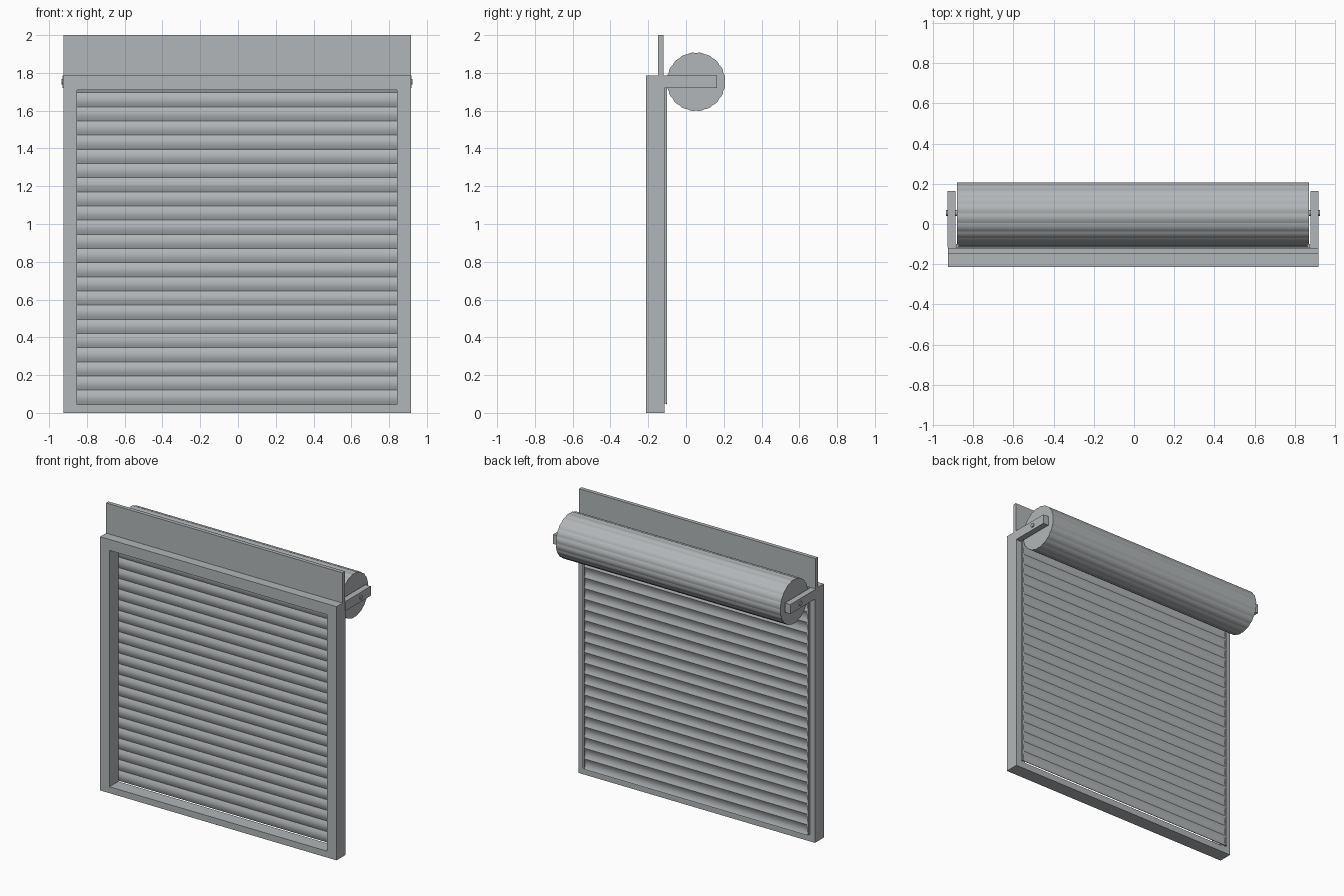
import bpy, bmesh
from math import sin, cos, pi

if "Cube" in bpy.data.objects:
    bpy.data.objects.remove(bpy.data.objects["Cube"])

CX = -0.005          # centre line of the frame and roll
steel = bpy.data.materials.new("steel_grey")
steel.diffuse_color = (0.445, 0.468, 0.48, 1)
steel.use_nodes = True
steel.node_tree.nodes["Principled BSDF"].inputs["Base Color"].default_value = steel.diffuse_color


def finish(name, bm, smooth=False):
    bmesh.ops.recalc_face_normals(bm, faces=bm.faces)
    me = bpy.data.meshes.new(name)
    bm.to_mesh(me)
    bm.free()
    me.materials.append(steel)
    ob = bpy.data.objects.new(name, me)
    bpy.context.collection.objects.link(ob)
    if smooth:
        bpy.ops.object.select_all(action='DESELECT')
        ob.select_set(True)
        bpy.context.view_layer.objects.active = ob
        bpy.ops.object.shade_smooth_by_angle(angle=0.3)
    return ob


def box(name, x, y, z):
    bm = bmesh.new()
    bmesh.ops.create_cube(bm, size=1)
    for v in bm.verts:
        v.co = [a + (b - a) * (c + 0.5) for (a, b), c in zip((x, y, z), v.co)]
    return finish(name, bm)


def prism(bm, profile, x0, x1):
    """Extrude a closed (y, z) profile along x."""
    a = [bm.verts.new((x0, y, z)) for y, z in profile]
    b = [bm.verts.new((x1, y, z)) for y, z in profile]
    n = len(a)
    for i in range(n):
        j = (i + 1) % n
        bm.faces.new((a[i], a[j], b[j], b[i]))
    bm.faces.new(a)
    bm.faces.new(b)


# door frame: rectangular ring with depth
bm = bmesh.new()
outer = (-0.925, 0.917, 0.0, 1.787)
inner = (-0.852, 0.842, 0.045, 1.71)
rings = []
for (l, r, b, t), y in ((outer, -0.213), (outer, -0.115), (inner, -0.115), (inner, -0.213)):
    rings.append([bm.verts.new((x, y, z)) for x, z in ((l, b), (r, b), (r, t), (l, t))])
for k in range(4):
    p, q = rings[k], rings[(k + 1) % 4]
    for i in range(4):
        j = (i + 1) % 4
        bm.faces.new((p[i], p[j], q[j], q[i]))
finish("door_frame", bm)

# fascia board above the frame
box("top_fascia", (-0.925, 0.917), (-0.147, -0.12), (1.787, 2.0))

# curtain: thin curved slats bulging to the front
PITCH, N = 0.075, 8
bm = bmesh.new()
for k in range(23):
    z0 = 0.045 + k * PITCH
    arc = [(-0.104 - 0.01 * sin(pi * i / N), z0 + PITCH * i / N) for i in range(N + 1)]
    prism(bm, arc + [(y + 0.004, z) for y, z in reversed(arc)], CX - 0.868, CX + 0.868)
finish("curtain_slats", bm, True)

# side guides, brackets and axle ends
for side, s in (("left", -1), ("right", 1)):
    def span(a, b):
        return tuple(sorted((CX + s * a, CX + s * b)))
    box(side + "_guide", span(0.868, 0.88), (-0.116, -0.1), (0.05, 1.72))
    box(side + "_bracket", span(0.882, 0.924), (-0.116, 0.165), (1.72, 1.787))
    bm = bmesh.new()
    x0, x1 = span(0.86, 0.93)
    prism(bm, [(0.055 + 0.015 * cos(i * pi / 8), 1.753 + 0.015 * sin(i * pi / 8))
               for i in range(16)], x0, x1)
    finish(side + "_axle_end", bm, True)

# rolled-up curtain with softly scalloped outline
LOBES, STEPS = 20, 4
ring = []
for i in range(LOBES * STEPS):
    r = 0.152 + 0.0035 * sin(pi * (i % STEPS) / STEPS)
    a = 2 * pi * i / (LOBES * STEPS)
    ring.append((0.053 + r * cos(a), 1.753 + r * sin(a)))
bm = bmesh.new()
prism(bm, ring, -0.88, 0.87)
finish("curtain_roll", bm, True)
